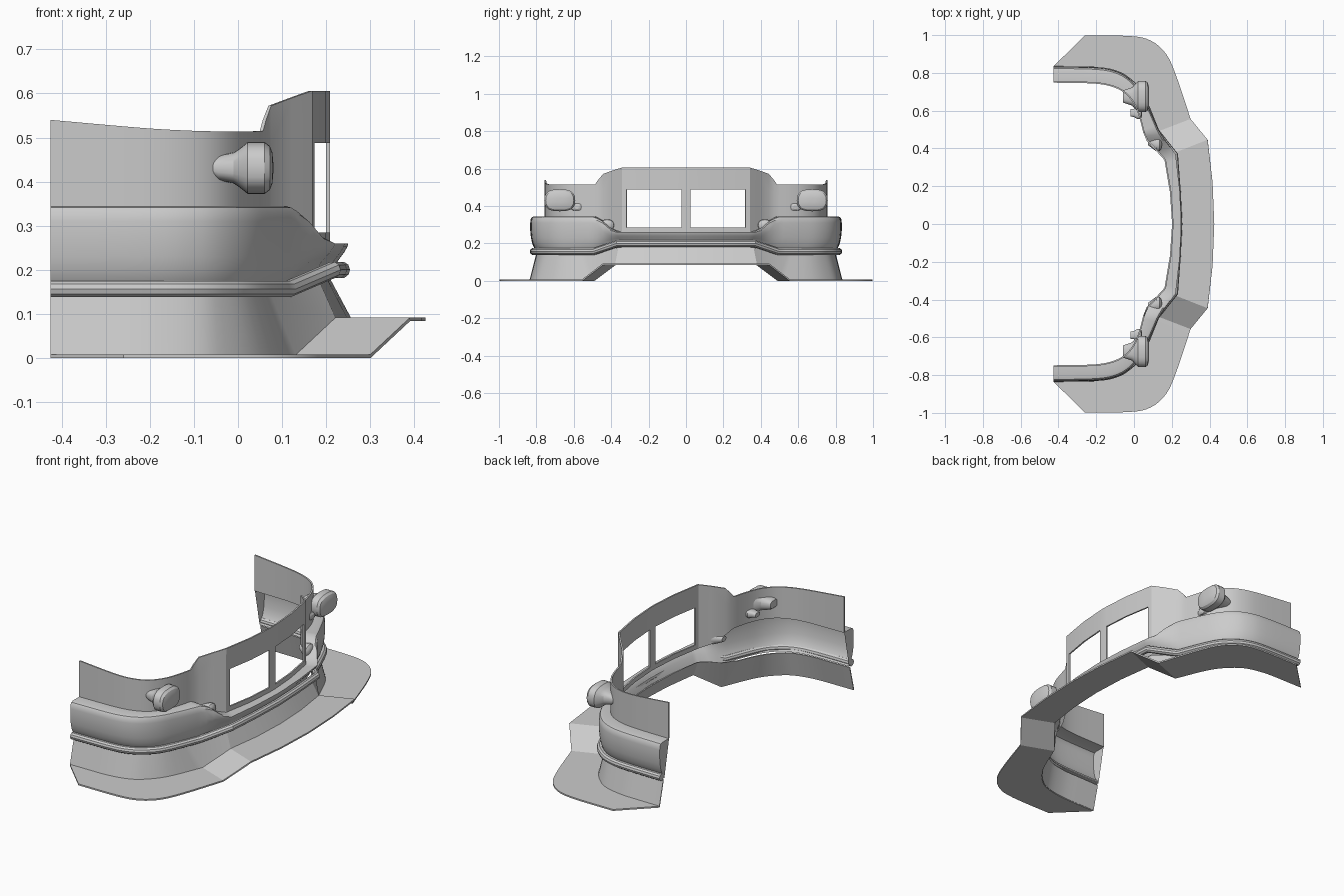
import bpy, bmesh, math

if "Cube" in bpy.data.objects:
    bpy.data.objects.remove(bpy.data.objects["Cube"])


def lerp(a, b, t):
    return a + (b - a) * t


def smooth_path(pts, n=4):
    """Catmull-Rom resampling of tuples of any length."""
    p = [pts[0]] + list(pts) + [pts[-1]]
    out = []
    for i in range(1, len(p) - 2):
        for k in range(n):
            t = k / n
            out.append(tuple(
                0.5 * (2 * b + (c - a) * t + (2 * a - 5 * b + 4 * c - d) * t * t
                       + (3 * b - a - 3 * c + d) * t ** 3)
                for a, b, c, d in zip(p[i - 1], p[i], p[i + 1], p[i + 2])))
    return out + [tuple(pts[-1])]


def finish(ob, angle=30):
    bpy.ops.object.select_all(action='DESELECT')
    ob.select_set(True)
    bpy.context.view_layer.objects.active = ob
    bpy.ops.object.convert(target='MESH')
    bpy.ops.object.shade_smooth_by_angle(angle=math.radians(angle))


def loft(name, rows, thick=0, skip=None, close=False, caps=(), mirror=True):
    """Skin a list of equal-length sections, mirrored across y = 0."""
    bm = bmesh.new()
    g = [[bm.verts.new(p) for p in r] for r in rows]
    m = len(g[0])
    for i in range(len(g) - 1):
        for j in range(m if close else m - 1):
            if not (skip and skip(i, j)):
                k = (j + 1) % m
                bm.faces.new((g[i][j], g[i][k], g[i + 1][k], g[i + 1][j]))
    for c in caps:
        bm.faces.new(g[c])
    bmesh.ops.recalc_face_normals(bm, faces=bm.faces)
    me = bpy.data.meshes.new(name)
    bm.to_mesh(me)
    bm.free()
    ob = bpy.data.objects.new(name, me)
    bpy.context.collection.objects.link(ob)
    if mirror:
        mod = ob.modifiers.new("mirror", 'MIRROR')
        mod.use_axis = (False, True, False)
        mod.merge_threshold = 0.0005
    if thick:
        mod = ob.modifiers.new("thickness", 'SOLIDIFY')
        mod.thickness = thick
        mod.offset = 0
    finish(ob)
    return ob


# Plan stations: outer x, y | wall x, y | wall top z | blend from fender to nose
side = smooth_path([
    (-.425, .833, -.425, .752, .54, 0), (-.2, .828, -.22, .748, .522, 0),
    (-.1, .81, -.12, .732, .516, 0), (-.03, .772, -.05, .698, .514, 0),
    (.03, .705, .0, .64, .514, 0), (.08, .61, .03, .57, .514, 0),
    (.13, .5, .053, .485, .515, 0)])
nose = [(.145, .475, .06, .468, .54, .1), (.165, .445, .072, .44, .572, .3),
        (.195, .405, .12, .39, .59, .8),
        (.22, .37, .165, .34, .606, 1), (.223, .345, .169, .317, .606, 1),
        (.242, .18, .194, .17, .606, 1), (.2495, .03, .204, .025, .606, 1),
        (.25, 0, .205, 0, .606, 1)]
stations = side + nose

# Fender bulge that flattens into the nose ledge
fender = [(0, .345), (.7, .345), (.88, .341), (.97, .33), (1, .31), (1, .27),
          (.95, .23), (.87, .2), (.75, .178), (.5, .145)]
ledge = [(0, .26), (.5, .26), (.8, .26), (.95, .26), (1, .26), (.95, .252),
         (.8, .24), (.6, .228), (.4, .215), (.1, .18)]
rows = []
for ox, oy, wx, wy, zt, s in stations:
    row = []
    for (t0, z0), (t1, z1) in zip(fender, ledge):
        t = lerp(t0, t1, s)
        row.append((lerp(wx, ox, t), lerp(wy, oy, t), lerp(z0, z1, s)))
    rows.append(row)
loft("fender_body", rows, caps=(0,))

# Upper wall with two grille openings
rows = []
for ox, oy, wx, wy, zt, s in stations:
    zb = lerp(.345, .26, s)
    zs = (zb, .285, .488, zt) if s == 1 else (zb, lerp(zb, zt, .12), lerp(zb, zt, .66), zt)
    rows.append([(wx, wy, z) for z in zs])
first = len(side) + 4
loft("grille_wall", rows, thick=.008,
     skip=lambda i, j: j == 1 and first <= i < first + 2)

# Skirt and splitter stations: top x, y, z | foot x, y, z | outer x, y, z
lip = smooth_path([
    (-.3, .797, .138, -.3, .833, .004, -.26, .998, .004),
    (-.2, .795, .138, -.2, .83, .004, -.02, .995, .004),
    (-.1, .775, .138, -.1, .81, .004, .09, .97, .004),
    (-.04, .735, .138, -.03, .77, .004, .17, .9, .004),
    (.02, .66, .138, .05, .675, .004, .225, .78, .004),
    (.075, .54, .138, .13, .49, .004, .3, .555, .004)])
lip = [(-.425, .8, .138, -.425, .834, .004, -.425, .836, .004)] + lip + [
    (.18, .36, .178, .22, .378, .088, .39, .445, .088),
    (.2, .18, .178, .246, .19, .088, .416, .22, .088),
    (.207, 0, .178, .255, 0, .088, .425, 0, .088)]
loft("lower_skirt", [[r[0:3], r[3:6]] for r in lip], thick=.005)
loft("splitter_plate", [[r[3:6], r[6:9]] for r in lip], thick=.008)

# Tube bumper
half = smooth_path([(-.425, .816, .157), (-.2, .812, .157), (-.1, .795, .157),
                    (-.03, .755, .157), (.035, .68, .157), (.115, .49, .157)]) + [
    (.215, .365, .2), (.228, .18, .2), (.235, 0, .2)]
path = half + [(x, -y, z) for x, y, z in half[-2::-1]]
cu = bpy.data.curves.new("tube_bumper", 'CURVE')
cu.dimensions = '3D'
cu.bevel_depth = .019
cu.bevel_resolution = 3
cu.use_fill_caps = True
sp = cu.splines.new('POLY')
sp.points.add(len(path) - 1)
for q, p in zip(sp.points, path):
    q.co = (*p, 1)
tube = bpy.data.objects.new("tube_bumper", cu)
bpy.context.collection.objects.link(tube)
finish(tube)


# Lamps: rounded-square sections along x, given as x, half width, half height, y
def lamp(name, prof, cz, power=.75, n=24):
    rows = []
    for x, ry, rz, cy in prof:
        row = []
        for k in range(n):
            a = 2 * math.pi * k / n
            c, s = math.cos(a), math.sin(a)
            row.append((x, cy + ry * math.copysign(abs(c) ** power, c),
                        cz + rz * math.copysign(abs(s) ** power, s)))
        rows.append(row)
    loft(name, rows, close=True, caps=(0, -1))


lamp("headlight", [(-.057, .033, .02, .675), (-.045, .037, .028, .675), (-.01, .048, .035, .675),
                   (.005, .065, .045, .675), (.022, .083, .059, .675),
                   (.06, .083, .059, .675), (.072, .075, .05, .675),
                   (.078, .055, .035, .675), (.08, .02, .012, .675)], .431)
lamp("marker_light", [(-.018, .02, .012, .59), (.0, .022, .016, .588), (.02, .03, .021, .585),
                      (.036, .028, .019, .585), (.042, .015, .01, .585)], .395)
lamp("fog_light", [(.075, .018, .014, .435), (.1, .03, .024, .428), (.12, .038, .032, .422),
                   (.135, .036, .03, .422), (.143, .027, .022, .422),
                   (.147, .01, .008, .422)], .297, power=.9)
